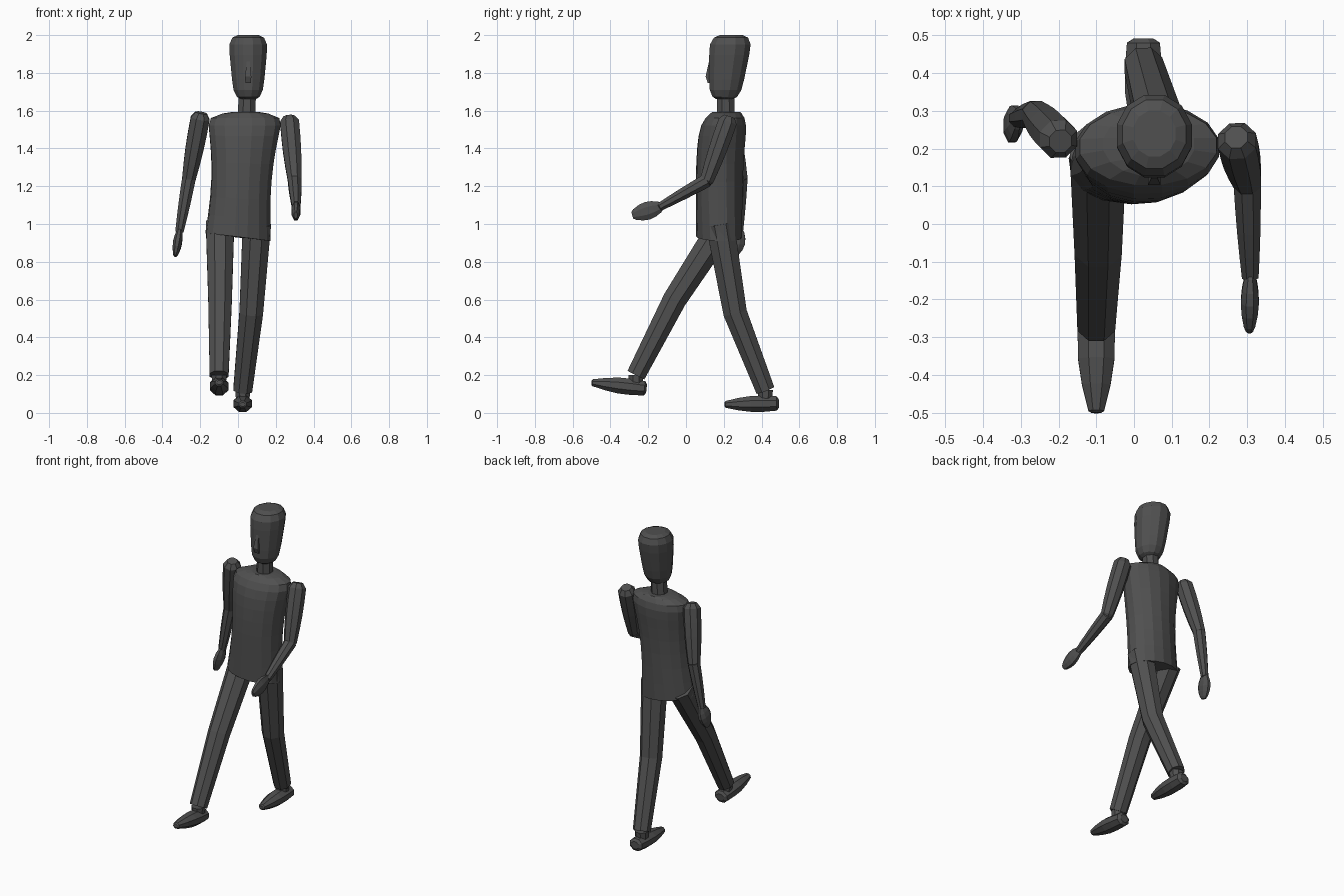
import bpy, bmesh
from math import sin, cos, pi, radians
from mathutils import Vector

cube = bpy.data.objects.get("Cube")
if cube:
    bpy.data.objects.remove(cube, do_unlink=True)

shade = (0.08, 0.08, 0.08, 1)
grey = bpy.data.materials.new("charcoal_grey")
grey.use_nodes = True
grey.diffuse_color = shade
grey.node_tree.nodes["Principled BSDF"].inputs["Base Color"].default_value = shade


def loft(name, rings):
    """Skin a list of point rings and close both ends."""
    bm = bmesh.new()
    loops = [[bm.verts.new(point) for point in ring] for ring in rings]
    for lower, upper in zip(loops, loops[1:]):
        for i in range(len(lower)):
            bm.faces.new((lower[i - 1], lower[i], upper[i], upper[i - 1]))
    bm.faces.new(loops[0])
    bm.faces.new(loops[-1])
    bmesh.ops.recalc_face_normals(bm, faces=bm.faces)
    mesh = bpy.data.meshes.new(name)
    bm.to_mesh(mesh)
    bm.free()
    mesh.materials.append(grey)
    bpy.context.collection.objects.link(bpy.data.objects.new(name, mesh))


def ring_around(centre, side, deep, sides):
    """Closed ring of points spanned by two half-axis vectors."""
    turns = [2 * pi * (i + 0.5) / sides for i in range(sides)]
    return [centre + side * cos(turn) + deep * sin(turn) for turn in turns]


def tube(name, path, start, end, bulge=0, ratio=1, cap=0, sides=8):
    """Faceted tapering tube along a path; cap adds bevelled ends."""
    path = [Vector(point) for point in path]
    last = len(path) - 1
    grow = 1 / cos(pi / sides)
    rings = []
    for k, point in enumerate(path):
        along = (path[min(k + 1, last)] - path[max(k - 1, 0)]).normalized()
        side = Vector((1, 0, 0))
        side = (side - along * along.x).normalized()
        deep = along.cross(side)
        share = k / last
        radius = start + (end - start) * share + bulge * sin(pi * share)
        side, deep = side * radius * ratio * grow, deep * radius * grow
        tip = ring_around(point + along * radius * cap * (1 if k else -1),
                          side * 0.6, deep * 0.6, sides)
        if cap and k == 0:
            rings.append(tip)
        rings.append(ring_around(point, side, deep, sides))
        if cap and k == last:
            rings.append(tip)
    loft(name, rings)


def span(start, end, steps=4):
    """Evenly spaced points between two ends."""
    return [Vector(start).lerp(Vector(end), k / steps) for k in range(steps + 1)]


# Torso: narrow waist, rounded shoulders, hips turned and tilted by the stride
def torso_ring(share):
    hip = 1 - share
    waist = sin(pi * share)
    width = (0.175 + 0.035 * share - 0.03 * waist) * (1 - share ** 40)
    depth = (0.12 + 0.01 * share) * (1 - share ** 16 / 2)
    yaw = radians(8) * hip
    centre = Vector((0.04 * share, 0.175 + 0.04 * share ** 4, 0.93 + 0.67 * share))
    side = Vector((cos(yaw), sin(yaw), -0.12 * hip * hip)) * width
    deep = Vector((-sin(yaw), cos(yaw), 0)) * depth
    return ring_around(centre, side, deep, 16)


loft("torso", [torso_ring(0.99 * sin(pi / 2 * k / 10)) for k in range(11)])


# Head: blunt egg that narrows and leans forward towards the chin
def head_ring(level):
    width = 0.095 * (1 + 0.18 * level) * (1 - level ** 6) ** 0.3
    centre = Vector((0.054, 0.222 + 0.018 * level, 1.83 + 0.173 * level))
    return ring_around(centre, Vector((width, 0, 0)), Vector((0, width * 1.08, 0)), 12)


loft("head", [head_ring(0.98 * sin(pi / 8 * k)) for k in range(-4, 5)])
tube("nose", [(0.054, 0.13, 1.75), (0.054, 0.12, 1.78), (0.054, 0.13, 1.86)],
     0.015, 0.008, bulge=0.005, sides=4)
tube("neck", [(0.045, 0.21, 1.57), (0.05, 0.21, 1.7)], 0.047, 0.045)


# Arms: shoulder, elbow, wrist and fingertips
def arm(label, shoulder, elbow, wrist, tip):
    tube(label + "_upper_arm", span(shoulder, elbow), 0.05, 0.036, bulge=0.005, cap=0.6)
    tube(label + "_forearm", span(elbow, wrist), 0.036, 0.022, bulge=0.002, cap=0.3)
    tube(label + "_hand", span(wrist, tip), 0.03, 0.03, bulge=0.018, ratio=0.5, cap=0.5)


arm("right", (-0.2, 0.225, 1.56), (-0.26, 0.29, 1.24), (-0.31, 0.28, 0.96), (-0.33, 0.25, 0.845))
arm("left", (0.273, 0.22, 1.54), (0.3, 0.11, 1.23), (0.308, -0.14, 1.09), (0.306, -0.27, 1.05))


# Legs: hip, knee and ankle, with a short ankle joint and a tapering foot
def leg(label, hip, knee, ankle, heel, toe):
    tube(label + "_leg", [hip, knee, ankle], 0.075, 0.05)
    tube(label + "_ankle", [ankle, Vector(ankle) - Vector((0, 0, 0.06))], 0.04, 0.035)
    tube(label + "_foot", span(heel, toe), 0.038, 0.018, bulge=0.014, ratio=1.15, cap=0.3)


leg("right", (-0.095, 0.2, 1), (-0.095, -0.06, 0.6), (-0.1, -0.265, 0.2),
    (-0.22, -0.22, 0.13)[1:] and (-0.1, -0.22, 0.13), (-0.1, -0.495, 0.16))
leg("left", (0.1, 0.18, 1), (0.07, 0.26, 0.53), (0.025, 0.42, 0.12),
    (0.025, 0.48, 0.05), (0.025, 0.21, 0.045))
